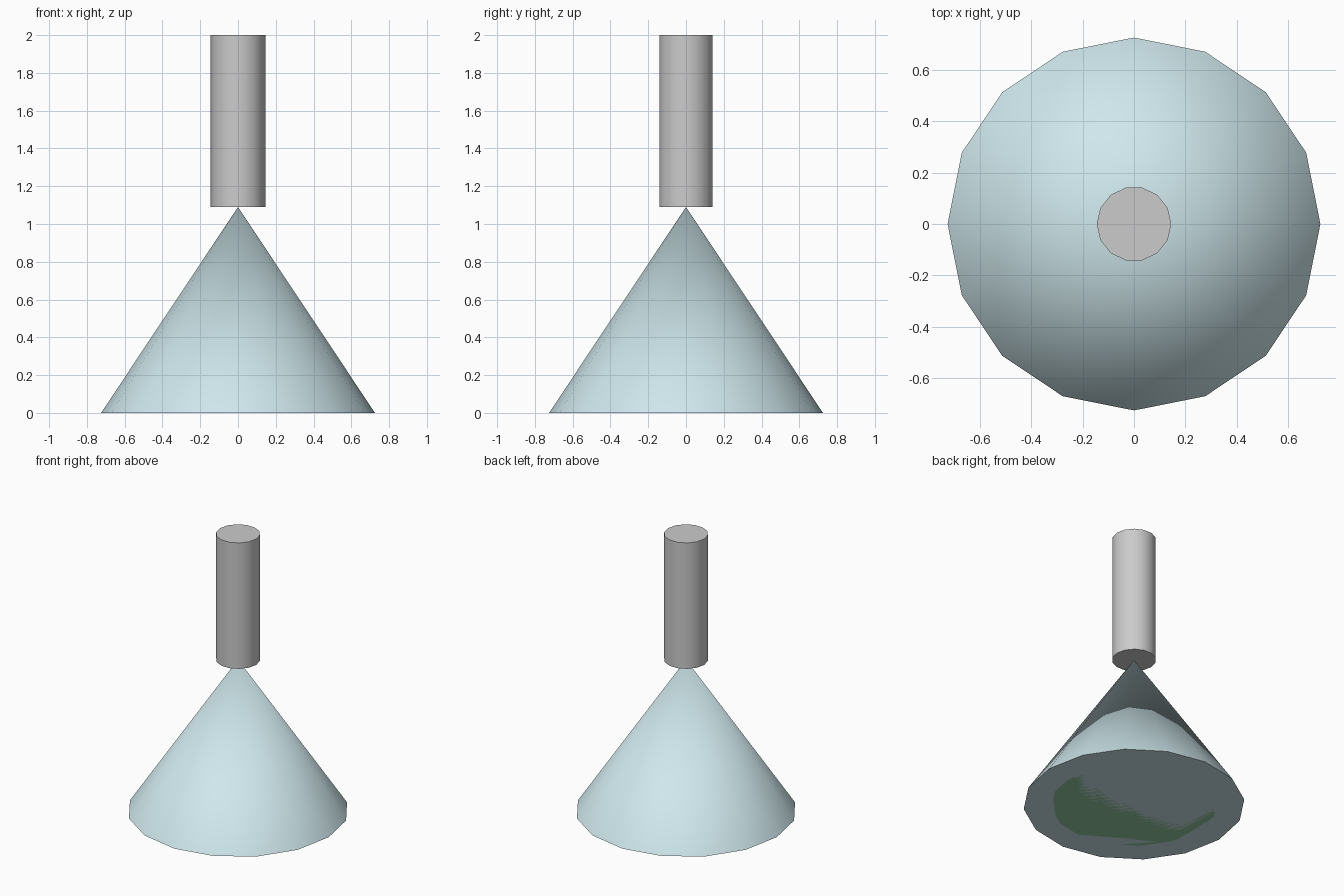
import bpy
from math import radians

if "Cube" in bpy.data.objects:
    bpy.data.objects.remove(bpy.data.objects["Cube"])


def paint(obj, name, rgb):
    mat = bpy.data.materials.new(name)
    mat.diffuse_color = (*rgb, 1)
    mat.use_nodes = True
    mat.node_tree.nodes["Principled BSDF"].inputs["Base Color"].default_value = mat.diffuse_color
    obj.data.materials.append(mat)


def tapered(name, sides, r_bottom, r_top, z0, z1, fill='NGON'):
    """Upright cone or cylinder with its first corner on the +x axis."""
    bpy.ops.mesh.primitive_cone_add(
        vertices=sides, radius1=r_bottom, radius2=r_top, depth=z1 - z0,
        end_fill_type=fill, location=(0, 0, (z0 + z1) / 2),
        rotation=(0, 0, radians(90)))
    obj = bpy.context.object
    obj.name = name
    # the primitive starts on +y; 90 degrees brings that corner to the x axis
    bpy.ops.object.transform_apply(location=True, rotation=True, scale=True)
    bpy.ops.object.shade_smooth_by_angle(angle=radians(30))
    return obj


# Conical glass body
body = tapered("flask_body", 16, 0.725, 0, 0, 1.09)
paint(body, "pale_blue_glass", (0.62, 0.80, 0.84))

# Liquid resting on the base inside the body
liquid = tapered("liquid", 16, 0.545, 0, 0, 0.82)
paint(liquid, "green_liquid", (0.30, 0.62, 0.36))

# Straight neck standing on the tip of the body
tapered("flask_neck", 14, 0.145, 0.145, 1.09, 2.0)
